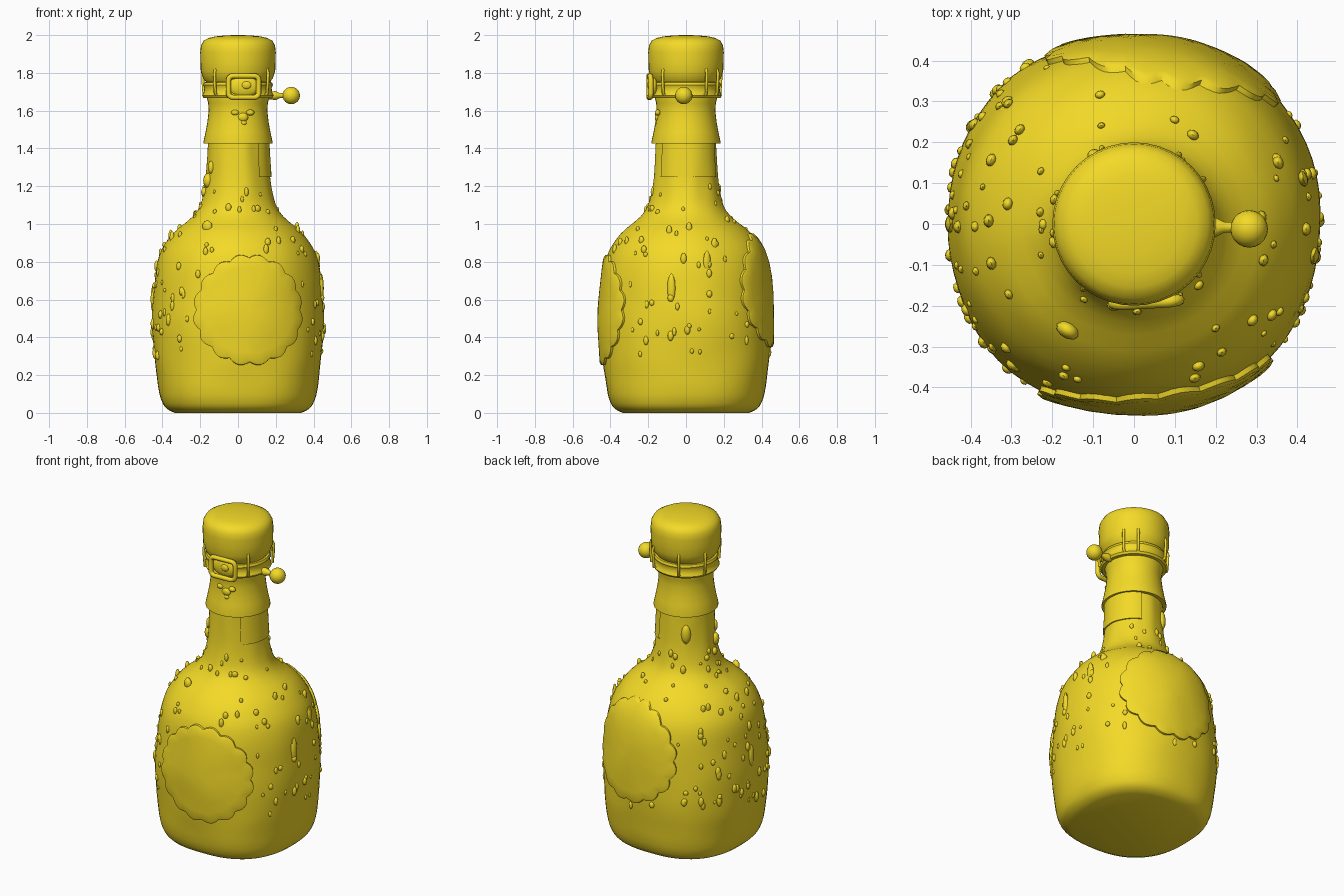
import bpy, bmesh, random
from math import sin, cos, pi, radians
from mathutils import Vector, Matrix, noise

if "Cube" in bpy.data.objects:
    bpy.data.objects.remove(bpy.data.objects["Cube"])

random.seed(4)
mat = bpy.data.materials.new("yellow")
mat.diffuse_color = (0.9, 0.7, 0.02, 1)
mat.use_nodes = True
mat.node_tree.nodes["Principled BSDF"].inputs["Base Color"].default_value = mat.diffuse_color

# Radius against height for the glass body and neck
PROFILE = [(0, .335), (.02, .375), (.05, .398), (.1, .415), (.2, .43), (.3, .443),
           (.45, .453), (.6, .45), (.75, .436), (.85, .41), (.92, .368), (.97, .325),
           (1.0, .285), (1.05, .23), (1.1, .2), (1.2, .176), (1.3, .165), (1.46, .158)]


def profile(z):
    p = PROFILE
    z = min(max(z, 0), p[-1][0])
    i = max(k for k in range(len(p) - 1) if p[k][0] <= z)

    def slope(k):
        a, b = p[max(k - 1, 0)], p[min(k + 1, len(p) - 1)]
        return (b[1] - a[1]) / (b[0] - a[0])
    h = p[i + 1][0] - p[i][0]
    t = (z - p[i][0]) / h
    return (p[i][1] * (2*t**3 - 3*t*t + 1) + p[i + 1][1] * (3*t*t - 2*t**3)
            + h * slope(i) * (t**3 - 2*t*t + t) + h * slope(i + 1) * (t**3 - t*t))


def surface(az, z, off=0.0):
    """Point on the slightly lumpy body; squarer near the base, round at the neck."""
    n = 2.5 - .4 * min(z / .6, 1) - .1 * min(max(z - .6, 0) / .5, 1)
    c, s = cos(az), sin(az)
    r = profile(z) * (abs(c)**n + abs(s)**n)**(-1 / n)
    r += .006 * noise.noise(Vector((c * 2, s * 2, z * 5))) * min(z * 5, 1) + off
    return Vector((r * c, r * s, z))


def add_object(name, verts, faces, angle=40):
    me = bpy.data.meshes.new(name)
    me.from_pydata(verts, [], faces)
    return finish(name, me, angle)


def finish(name, me, angle=40):
    me.shade_smooth()
    me.set_sharp_from_angle(angle=radians(angle))
    me.materials.append(mat)
    ob = bpy.data.objects.new(name, me)
    bpy.context.collection.objects.link(ob)
    return ob


def stack(name, rings, angle=40):
    """Skin a list of equal rings and cap both ends."""
    n = len(rings[0])
    faces = [(i*n + j, i*n + (j+1) % n, (i+1)*n + (j+1) % n, (i+1)*n + j)
             for i in range(len(rings) - 1) for j in range(n)]
    last = (len(rings) - 1) * n
    faces += [tuple(reversed(range(n))), tuple(range(last, last + n))]
    return add_object(name, [v for r in rings for v in r], faces, angle)


def lathe(name, pts, n=40):
    return stack(name, [[(r*cos(2*pi*j/n), r*sin(2*pi*j/n), z) for j in range(n)]
                        for r, z in pts])


def label(name, az0, z0, half_az, half_z, scallops):
    """Raised round label following the body, with a scalloped edge."""
    n, verts, faces = 96, [surface(az0, z0, .014)], []
    rings = [(.2, .014), (.4, .014), (.6, .014), (.8, .014), (.96, .016), (1, .012), (1.01, -.01)]
    for k, off in rings:
        for j in range(n):
            t = 2 * pi * j / n
            w = k * (1 + .035 * k**6 * (2 * abs(sin(scallops * t / 2)) - 1))
            verts.append(surface(az0 + half_az*w*cos(t), z0 + half_z*w*sin(t), off))
    faces += [(0, 1 + j, 1 + (j+1) % n) for j in range(n)]
    for i in range(len(rings) - 1):
        a, b = 1 + i*n, 1 + (i+1)*n
        faces += [(a + j, b + j, b + (j+1) % n, a + (j+1) % n) for j in range(n)]
    return add_object(name, verts, faces)


def blobs(name, items, sub=2):
    """Several ellipsoids in one mesh: (location, facing azimuth, (out, side, up) size)."""
    bm = bmesh.new()
    for loc, az, size in items:
        m = Matrix.Translation(loc) @ Matrix.Rotation(az, 4, 'Z') @ Matrix.Diagonal((*size, 1))
        bmesh.ops.create_icosphere(bm, subdivisions=sub, radius=1, matrix=m)
    me = bpy.data.meshes.new(name)
    bm.to_mesh(me)
    bm.free()
    return finish(name, me)


def wire(name, points, radius, cyclic=False):
    cu = bpy.data.curves.new(name, 'CURVE')
    cu.dimensions = '3D'
    cu.bevel_depth, cu.bevel_resolution, cu.use_fill_caps = radius, 2, True
    sp = cu.splines.new('POLY')
    sp.points.add(len(points) - 1)
    for p, co in zip(sp.points, points):
        p.co = (*co, 1)
    sp.use_cyclic_u = cyclic
    sp.use_smooth = True
    cu.materials.append(mat)
    ob = bpy.data.objects.new(name, cu)
    bpy.context.collection.objects.link(ob)


# Glass body with neck
heights = [0, .01, .02, .035, .05, .075, .1] + [.14 + .03 * i for i in range(45)]
stack("bottle_body", [[surface(2*pi*j/72, z) for j in range(72)] for z in heights])

# Front and back labels
label("front_label", radians(-82), .545, .645, .285, 16)
label("back_label", radians(79), .65, .67, .295, 16)

# Neck strip wrapped round the right side
n = 20
strip = [surface(radians(-50 + 115*j/n), z, off) for z, off in
         ((1.25, -.01), (1.25, .008), (1.34, .008), (1.43, .008)) for j in range(n + 1)]
add_object("neck_strip", strip, [(i*(n+1) + j, i*(n+1) + j+1, (i+1)*(n+1) + j+1, (i+1)*(n+1) + j)
                                 for i in range(3) for j in range(n)])

# Flared foil collar, ring under the cap, and the cap
lathe("foil_collar", [(.15, 1.43), (.183, 1.425), (.183, 1.435), (.171, 1.49), (.162, 1.54),
                      (.155, 1.6), (.158, 1.64), (.168, 1.68), (.165, 1.78)])
lathe("closure_ring", [(.15, 1.665), (.182, 1.668), (.19, 1.68), (.182, 1.695), (.178, 1.72),
                       (.185, 1.735), (.18, 1.75), (.15, 1.752)])
lathe("cap", [(.14, 1.745), (.168, 1.75), (.185, 1.772), (.197, 1.81), (.199, 1.86), (.2, 1.91),
              (.196, 1.945), (.182, 1.97), (.155, 1.985), (.12, 1.993), (.07, 1.998), (.02, 2.0)])

# Wire posts around the cap
for i, deg in enumerate((-128, -38, 33, 57, 113, 158)):
    c, s = cos(radians(deg)), sin(radians(deg))
    wire(f"wire_post_{i + 1}", [(r*c, r*s, z) for r, z in
         ((.175, 1.682), (.196, 1.69), (.2, 1.75), (.202, 1.8), (.194, 1.82))], .008)

# Buckle on the front: rounded frame and back plate
frame = []
for cx, cz, start in ((.055, .035, 0), (-.055, .035, 90), (-.055, -.035, 180), (.055, -.035, 270)):
    for k in range(5):
        a = radians(start + 22.5 * k)
        x = .03 + cx + .025 * cos(a)
        frame.append((x, -.197 + .9 * x * x, 1.727 + cz + .022 * sin(a)))
wire("buckle_frame", frame, .014, True)
blobs("buckle_plate", [((.03, -.172, 1.727), -pi/2, (.026, .082, .058)),
                       ((.045, -.195, 1.735), -pi/2, (.01, .025, .02))], 3)

# Lever with ball knob on the right
bpy.ops.mesh.primitive_uv_sphere_add(segments=20, ring_count=12, radius=.046,
                                     location=(.282, -.012, 1.68))
knob = bpy.context.object
knob.name = "lever_ball"
knob.data.shade_smooth()
knob.data.materials.append(mat)
lever = lathe("lever_arm", [(.02, 0), (.024, .035), (.014, .055), (.012, .085), (.016, .11)], 14)
lever.matrix_world = Matrix.Translation((.165, -.008, 1.68)) @ Matrix.Rotation(pi/2, 4, 'Y')

# Small raised ornament on the collar
blobs("collar_ornament", [((x, -.15, z), -pi/2, (.016, w, h)) for x, z, w, h in
                          ((.025, 1.565, .03, .025), (-.015, 1.59, .022, .016),
                           (.065, 1.59, .022, .016), (.03, 1.535, .018, .015))])

# Water drops scattered over the glass
drops = []
while len(drops) < 150:
    az, z = random.uniform(-pi, pi), random.uniform(.3, 1.2)
    if z > .98 and random.random() < .6:
        continue
    if any(((abs(az - a) / ha)**2 + ((z - zc) / hz)**2) < 1.2 for a, zc, ha, hz in
           ((radians(-82), .545, .645, .285), (radians(79), .65, .67, .295))):
        continue
    r = random.uniform(.008, .017)
    drops.append((surface(az, z), az, (r * .8, r, r * random.uniform(1, 2.2))))
blobs("water_drops", drops)

# Larger runs of water on the neck and shoulder
runs = []
for deg, z, size in ((-160, 1.23, (.025, .03, .04)), (-150, 1.3, (.016, .02, .035)),
                     (-172, 1.17, (.018, .02, .025)), (125, 1.31, (.02, .028, .06)),
                     (-122, .985, (.02, .03, .035)), (-60, 1.08, (.012, .018, .02)),
                     (-10, .66, (.014, .022, .08)), (15, .8, (.012, .02, .06)),
                     (180, .6, (.013, .022, .07))):
    runs.append((surface(radians(deg), z), radians(deg), size))
blobs("water_runs", runs)
